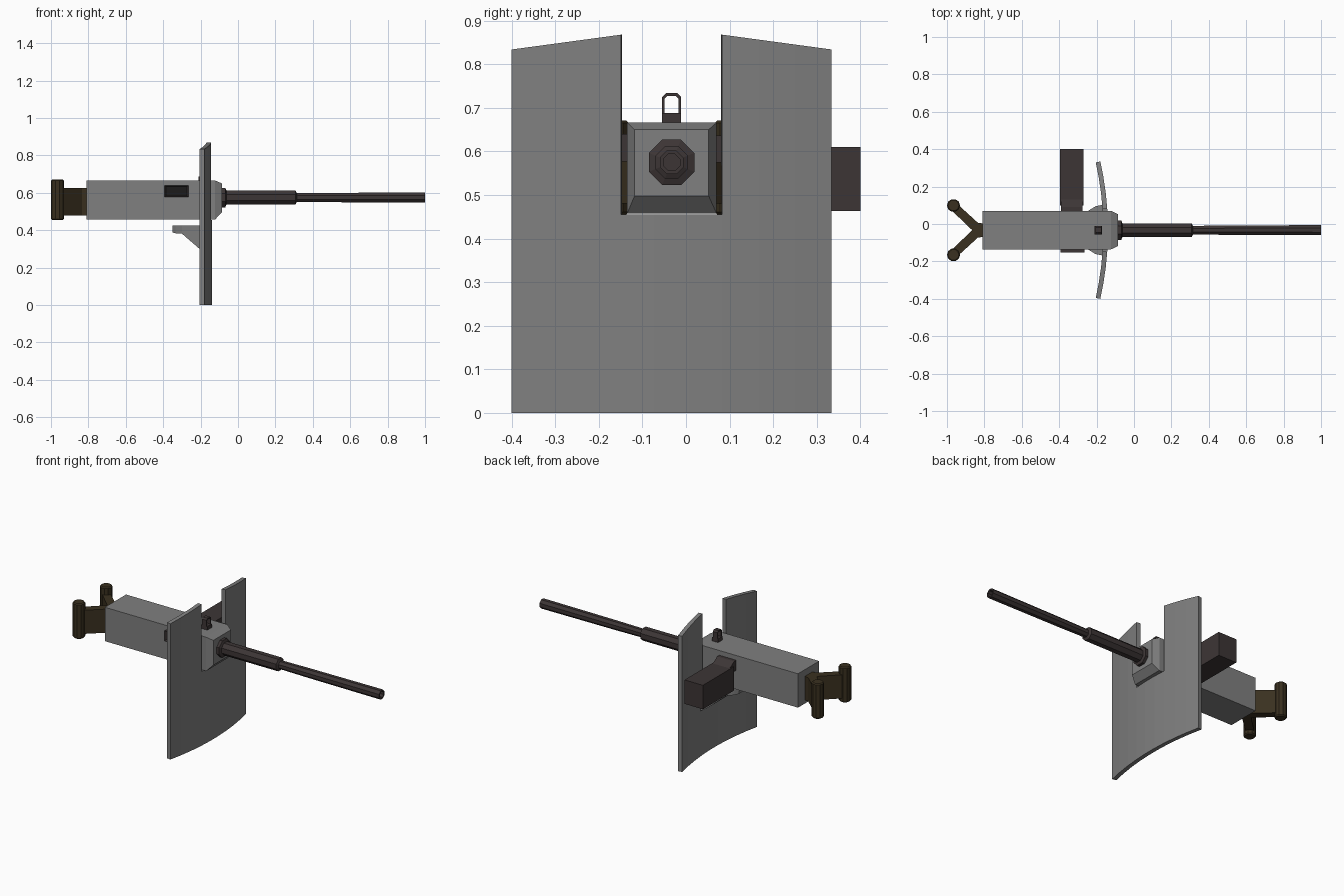
import bpy, bmesh, math
from mathutils import Vector, Matrix

if "Cube" in bpy.data.objects:
    bpy.data.objects.remove(bpy.data.objects["Cube"])

CY, BZ = -0.033, 0.575      # gun centre line (y) and barrel height (z)


def mat(name, rgb):
    m = bpy.data.materials.new(name)
    m.diffuse_color = (*rgb, 1)
    m.use_nodes = True
    m.node_tree.nodes["Principled BSDF"].inputs["Base Color"].default_value = m.diffuse_color
    return m


GREY = mat("steel_grey", (0.215, 0.215, 0.215))
DARK = mat("dark_gunmetal", (0.046, 0.036, 0.036))
BROWN = mat("dark_brown", (0.042, 0.030, 0.014))
BLACK = mat("near_black", (0.012, 0.011, 0.011))


def finish(name, bm, *mats):
    bmesh.ops.recalc_face_normals(bm, faces=bm.faces)
    me = bpy.data.meshes.new(name)
    bm.to_mesh(me)
    bm.free()
    for m in mats:
        me.materials.append(m)
    ob = bpy.data.objects.new(name, me)
    bpy.context.collection.objects.link(ob)
    return ob


def loft(name, rings, *mats):
    """Skin equal-length rings of points and cap both ends."""
    bm = bmesh.new()
    vs = [[bm.verts.new(p) for p in r] for r in rings]
    n = len(vs[0])
    for a, b in zip(vs, vs[1:]):
        for i in range(n):
            j = (i + 1) % n
            bm.faces.new((a[i], a[j], b[j], b[i]))
    bm.faces.new(vs[0])
    bm.faces.new(vs[-1])
    return finish(name, bm, *mats)


def box(name, x, y, z, *mats):
    rect = [(x[0], y[0]), (x[1], y[0]), (x[1], y[1]), (x[0], y[1])]
    return loft(name, [[(a, b, h) for a, b in rect] for h in z], *mats)


def rect_x(x, y, z):
    return [(x, y[0], z[0]), (x, y[1], z[0]), (x, y[1], z[1]), (x, y[0], z[1])]


def octagon_x(x, r):
    k = r / math.cos(math.pi / 8)
    return [(x, CY + k * math.cos(a), BZ + k * math.sin(a))
            for a in (math.pi / 8 + i * math.pi / 4 for i in range(8))]


# Receiver with tapered nose
loft("receiver", [rect_x(-0.81, (-0.135, 0.07), (0.458, 0.666)),
                  rect_x(-0.122, (-0.135, 0.07), (0.458, 0.666)),
                  rect_x(-0.085, (-0.118, 0.052), (0.498, 0.65))], GREY)

# Barrel: collar, jacket, tube and recessed muzzle
PROFILE = [(-0.09, 0.052), (-0.068, 0.052), (-0.062, 0.037), (0.308, 0.037),
           (0.315, 0.023), (0.5, 0.025), (1.0, 0.027), (1.0, 0.019), (0.96, 0.019)]
loft("barrel", [octagon_x(x, r) for x, r in PROFILE], DARK)

# Curved shield with a notch around the receiver
bm = bmesh.new()
HALF, NOTCH = 0.367, 0.116
offs = [-HALF, -0.284, -0.2, -NOTCH, -0.04, 0.04, NOTCH, 0.2, 0.284, HALF]


def shield_pt(d, z):
    return bm.verts.new((-0.139 - 0.041 * (d / HALF) ** 2, CY + d, z))


def shield_top(d):
    return 0.868 - 0.034 * (abs(d) - NOTCH) / (HALF - NOTCH)


low = [(shield_pt(d, 0), shield_pt(d, 0.455)) for d in offs]
high = [shield_pt(d, shield_top(d)) if abs(d) >= NOTCH else None for d in offs]
for i in range(len(offs) - 1):
    bm.faces.new((low[i][0], low[i + 1][0], low[i + 1][1], low[i][1]))
    if high[i] and high[i + 1] and abs(offs[i] + offs[i + 1]) > 0.1:
        bm.faces.new((low[i][1], low[i + 1][1], high[i + 1], high[i]))
me = bpy.data.meshes.new("shield")
bm.to_mesh(me)
bm.free()
me.materials.append(GREY)
shield = bpy.data.objects.new("shield", me)
bpy.context.collection.objects.link(shield)
sol = shield.modifiers.new("thickness", 'SOLIDIFY')
sol.thickness, sol.offset = 0.025, -1

# Wedge-shaped mount behind the shield: (x, half width, underside height)
STATIONS = [(-0.155, 0.138, 0.27), (-0.205, 0.128, 0.30), (-0.30, 0.07, 0.382),
            (-0.335, 0.04, 0.384), (-0.35, 0.02, 0.388)]
loft("mount_bracket", [rect_x(x, (CY - w, CY + w), (z, 0.425))
                       for x, w, z in STATIONS], GREY)

# Forked grip arms and upright handles
half = [(-0.80, 0.035), (-0.835, 0.04), (-0.95, 0.145), (-0.985, 0.115), (-0.865, 0.0)]
for side, label in ((1, "left"), (-1, "right")):
    plan = half + [(-0.80, 0.0)]
    loft(f"grip_arm_{label}", [[(x, CY + side * d, z) for x, d in plan]
                               for z in (0.48, 0.625)], BROWN)
    hy = CY + side * 0.132
    rings = []
    for z, r in ((0.455, 0.029), (0.461, 0.035), (0.665, 0.035), (0.671, 0.029)):
        rings.append([(-0.965 + r * math.cos(i * math.pi / 5),
                       hy + r * math.sin(i * math.pi / 5), z) for i in range(10)])
    loft(f"handle_{label}", rings, BROWN)

# Ammunition box and feed chute
box("ammo_box", (-0.395, -0.27), (0.10, 0.40), (0.463, 0.61), DARK)
loft("feed_chute", [[(x, 0.065, 0.575), (x, 0.065, 0.637), (x, 0.09, 0.637),
                     (x, 0.135, 0.608), (x, 0.135, 0.575)]
                    for x in (-0.39, -0.275)], DARK)

# Ejection port on the opposite side, with a dark recess
port = box("ejection_port", (-0.393, -0.265), (-0.152, -0.13), (0.577, 0.64), DARK, BLACK)
bm = bmesh.new()
bm.from_mesh(port.data)
bm.normal_update()
face = min(bm.faces, key=lambda f: f.calc_center_median().y)
bmesh.ops.inset_region(bm, faces=[face], thickness=0.010, depth=-0.014)
face.material_index = 1
bm.to_mesh(port.data)
bm.free()

# Front sight: base block with open loop
box("sight_base", (-0.21, -0.17), (CY - 0.022, CY + 0.022), (0.66, 0.688), DARK)


def arch(w, top, c):
    return [(-w, 0.686), (-w, top - c), (-w + c, top), (w - c, top), (w, top - c), (w, 0.686)]


outer, inner = arch(0.022, 0.734, 0.009), arch(0.016, 0.727, 0.006)
loft("sight_loop", [[(x, CY + d, z) for d, z in outer + inner[::-1]]
                    for x in (-0.205, -0.175)], DARK)
